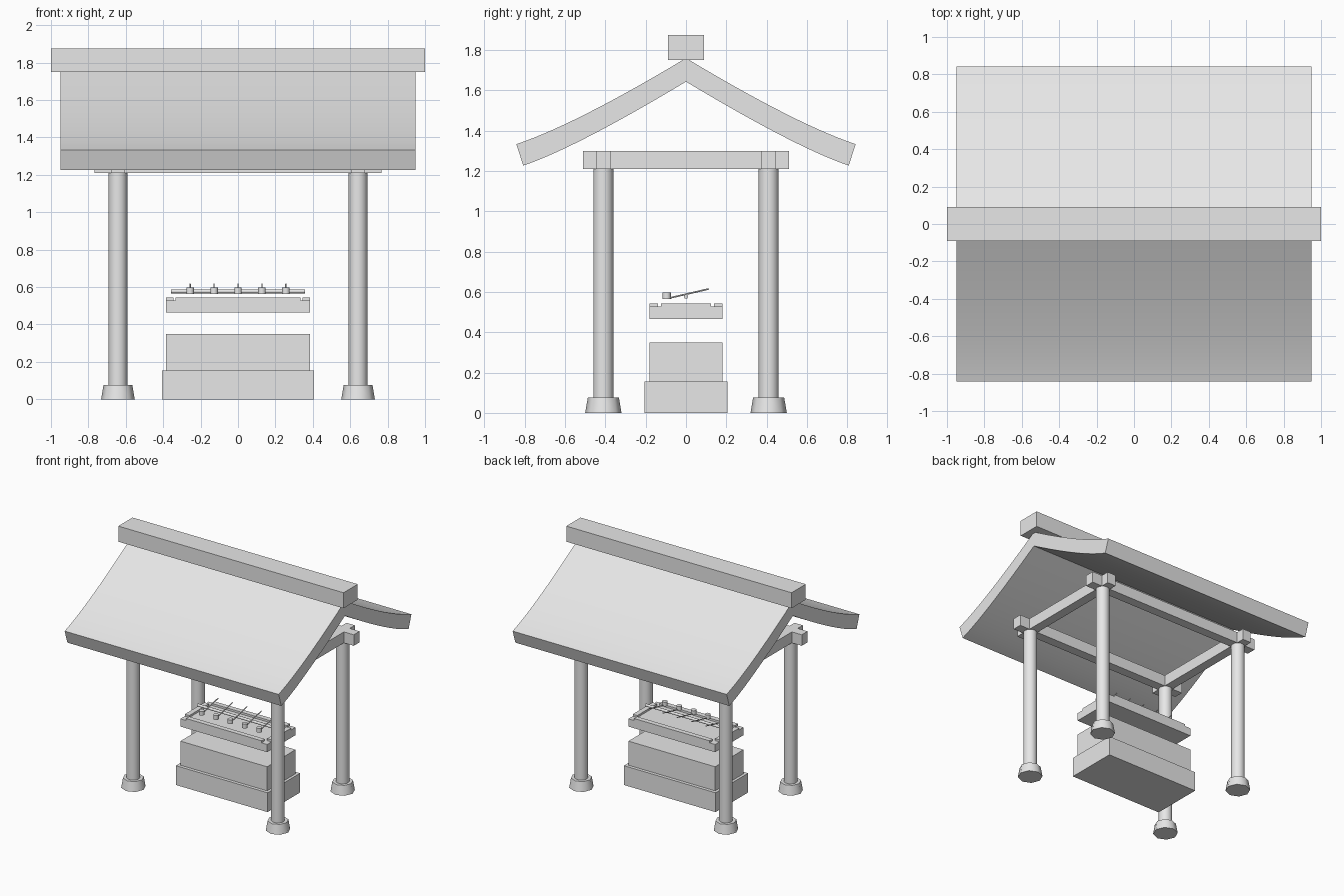
import bpy, bmesh, math
from mathutils import Vector

if "Cube" in bpy.data.objects:
    bpy.data.objects.remove(bpy.data.objects["Cube"])

stone = bpy.data.materials.new("light_grey")
stone.diffuse_color = (0.8, 0.8, 0.8, 1)
stone.use_nodes = True
stone.node_tree.nodes["Principled BSDF"].inputs["Base Color"].default_value = stone.diffuse_color


def finish(name, bm, smooth=False):
    bmesh.ops.recalc_face_normals(bm, faces=bm.faces)
    me = bpy.data.meshes.new(name)
    bm.to_mesh(me)
    bm.free()
    me.materials.append(stone)
    ob = bpy.data.objects.new(name, me)
    bpy.context.collection.objects.link(ob)
    if smooth:
        bpy.ops.object.select_all(action='DESELECT')
        ob.select_set(True)
        bpy.context.view_layer.objects.active = ob
        bpy.ops.object.shade_smooth_by_angle(angle=math.radians(50))
    return ob


def box(name, x0, x1, y0, y1, z0, z1):
    bm = bmesh.new()
    bmesh.ops.create_cube(bm, size=1)
    for v in bm.verts:
        v.co = Vector(((x0 + x1) / 2 + v.co.x * (x1 - x0),
                       (y0 + y1) / 2 + v.co.y * (y1 - y0),
                       (z0 + z1) / 2 + v.co.z * (z1 - z0)))
    return finish(name, bm)


def rod(name, a, b, r1, r2, sides):
    a, b = Vector(a), Vector(b)
    bm = bmesh.new()
    bmesh.ops.create_cone(bm, cap_ends=True, segments=sides, radius1=r1,
                          radius2=r2, depth=(b - a).length)
    ob = finish(name, bm, True)
    ob.location = (a + b) / 2
    ob.rotation_euler = (b - a).to_track_quat('Z', 'Y').to_euler()
    return ob


# Curved roof: one profile swept along x
def bezier(p, c, q, n=14):
    return [tuple((1 - t) ** 2 * p[i] + 2 * t * (1 - t) * c[i] + t * t * q[i]
                  for i in (0, 1)) for t in (k / n for k in range(n + 1))]


top = bezier((0, 1.76), (0.55, 1.43), (0.842, 1.333))
low = bezier((0, 1.643), (0.55, 1.313), (0.807, 1.227))
bm = bmesh.new()
rings = []
for s in (-1, 1):
    rows = []
    for (yt, zt), (yl, zl) in zip(top, low):
        rows.append([bm.verts.new((x, s * y, z)) for x, y, z in
                     ((-0.95, yt, zt), (0.95, yt, zt), (0.95, yl, zl), (-0.95, yl, zl))])
    for a, b in zip(rows, rows[1:]):
        for i in range(4):
            j = (i + 1) % 4
            bm.faces.new((a[i], a[j], b[j], b[i]))
    bm.faces.new(rows[-1])
bmesh.ops.remove_doubles(bm, verts=bm.verts, dist=1e-5)
finish("roof", bm, True)
box("ridge_beam", -1, 1, -0.09, 0.09, 1.75, 1.875)

# Posts, footings and crossing beams
for sx in (-1, 1):
    for sy in (-1, 1):
        x, y = sx * 0.642, sy * 0.41
        rod("footing", (x, y, 0), (x, y, 0.077), 0.09, 0.077, 8)
        rod("post", (x, y, 0.077), (x, y, 1.212), 0.05, 0.05, 16)
for s in (-1, 1):
    box("long_beam", -0.767, 0.767, s * 0.41 - 0.037, s * 0.41 + 0.037, 1.21, 1.298)
    box("cross_beam", s * 0.642 - 0.037, s * 0.642 + 0.037, -0.512, 0.512, 1.21, 1.298)

# Plinth and basin slab with rim bars
box("plinth_base", -0.407, 0.407, -0.206, 0.206, 0, 0.155)
box("plinth_top", -0.385, 0.385, -0.18, 0.18, 0.155, 0.348)
box("basin_slab", -0.385, 0.385, -0.18, 0.18, 0.465, 0.527)
for s in (-1, 1):
    box("basin_long_rim", -0.335, 0.335, s * 0.16 - 0.02, s * 0.16 + 0.02, 0.527, 0.543)
    box("basin_short_rim", s * 0.365 - 0.02, s * 0.365 + 0.02, -0.125, 0.125, 0.527, 0.543)

# Ladle rail and five ladles
rod("ladle_rail", (-0.357, 0, 0.577), (0.357, 0, 0.577), 0.011, 0.011, 8)
for i in range(-2, 3):
    x = i * 0.128
    rod("ladle_cup", (x, -0.096, 0.564), (x, -0.096, 0.598), 0.021, 0.021, 10)
    rod("ladle_handle", (x, -0.09, 0.568), (x, 0.113, 0.615), 0.004, 0.004, 6)
